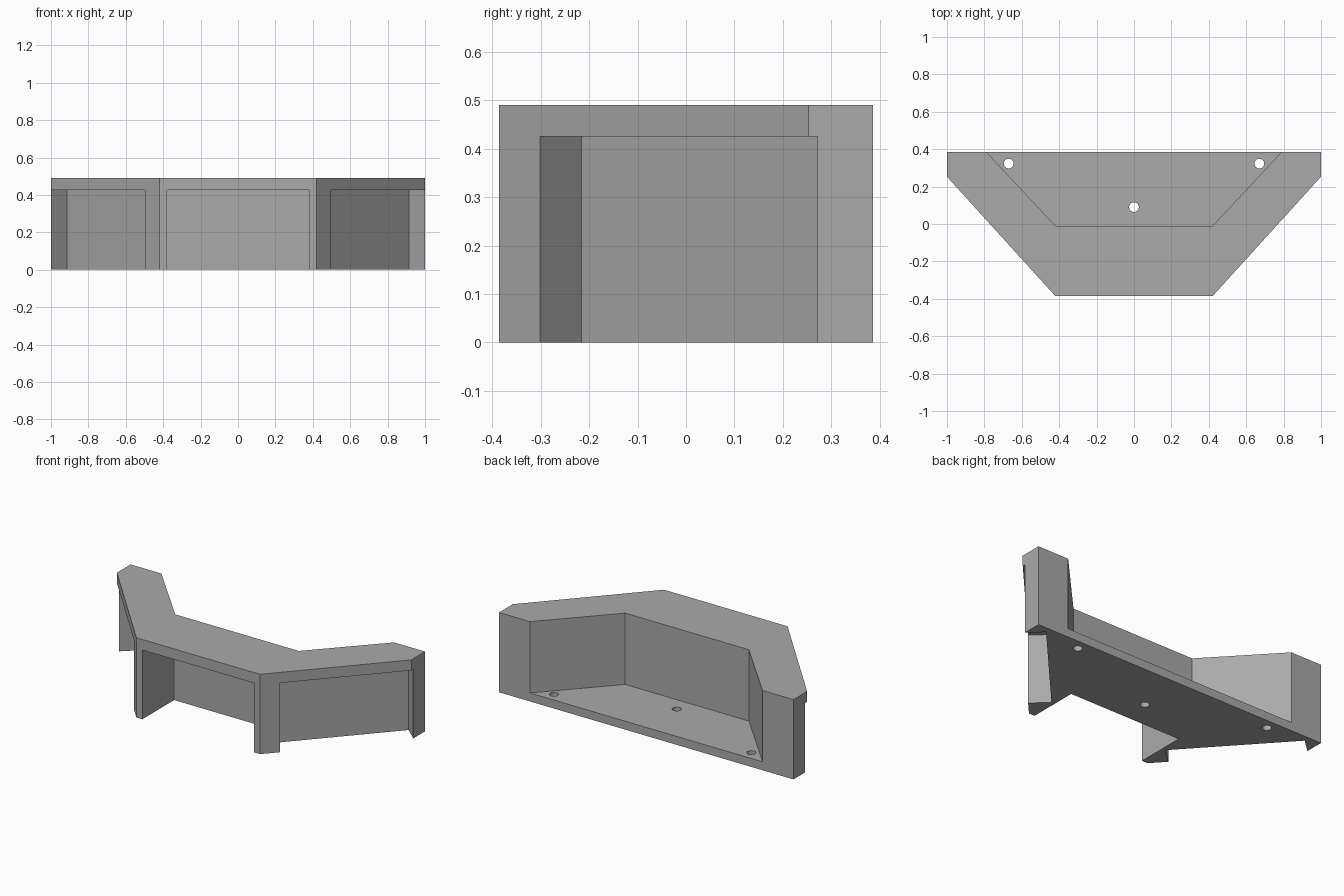
import bpy, bmesh
from mathutils import Vector

if "Cube" in bpy.data.objects:
    bpy.data.objects.remove(bpy.data.objects["Cube"], do_unlink=True)

HEIGHT, LIP, FLOOR = 0.49, 0.425, 0.052
BACK, FRONT = 0.386, -0.386

grey = bpy.data.materials.new("plain grey")
grey.use_nodes = True
grey.diffuse_color = (0.4, 0.4, 0.4, 1)
grey.node_tree.nodes["Principled BSDF"].inputs["Base Color"].default_value = grey.diffuse_color


def prism(name, outline, z0, z1):
    """Extrude a flat outline between two heights."""
    bm = bmesh.new()
    face = bm.faces.new([bm.verts.new((x, y, z0)) for x, y in outline])
    top = bmesh.ops.extrude_face_region(bm, geom=[face])["geom"]
    bmesh.ops.translate(bm, vec=(0, 0, z1 - z0),
                        verts=[g for g in top if isinstance(g, bmesh.types.BMVert)])
    bmesh.ops.recalc_face_normals(bm, faces=bm.faces)
    mesh = bpy.data.meshes.new(name)
    bm.to_mesh(mesh)
    bm.free()
    mesh.materials.append(grey)
    obj = bpy.data.objects.new(name, mesh)
    bpy.context.collection.objects.link(obj)
    return obj


def symmetric(half):
    """Complete a right-half outline with its mirror image."""
    return half + [(-x, y) for x, y in reversed(half)]


# Counter body with angled wings
body = prism("counter_body", symmetric([(0.42, FRONT), (1, 0.253), (1, BACK)]), 0, HEIGHT)
cutters = []

# Open space behind the counter, down to the floor plate
cutters.append(prism("rear_pocket_cutter",
                     symmetric([(0.42, -0.01), (0.79, BACK), (0.79, BACK + 0.1)]), FLOOR, HEIGHT + 0.1))

# Recess below the lip in the middle front
cutters.append(prism("front_recess_cutter",
                     symmetric([(0.38, FRONT - 0.1), (0.38, -0.077)]), -0.1, LIP))

# Shallower recess in each angled wing
corner = Vector((0.42, FRONT))
along = (Vector((1, 0.253)) - corner).normalized()
inward = Vector((-along.y, along.x))
recess = [corner + along * t + inward * d
          for t, d in ((0.114, -0.1), (0.877, -0.1), (0.877, 0.127), (0.114, 0.127))]
for side, name in ((1, "left"), (-1, "right")):
    cutters.append(prism(name + "_recess_cutter", [(side * p.x, p.y) for p in recess], -0.1, LIP))

# Round cable holes through the floor plate
for i, (x, y) in enumerate(((-0.67, 0.323), (0, 0.09), (0.67, 0.323))):
    bpy.ops.mesh.primitive_cylinder_add(vertices=32, radius=0.026, depth=0.3, location=(x, y, 0))
    hole = bpy.context.object
    hole.name = f"floor_hole_cutter_{i + 1}"
    hole.data.materials.append(grey)
    cutters.append(hole)

# Carve the body
for cutter in cutters:
    cut = body.modifiers.new(cutter.name, "BOOLEAN")
    cut.operation, cut.solver, cut.object = "DIFFERENCE", "EXACT", cutter
    cutter.hide_render = True
bpy.context.view_layer.update()
bpy.ops.object.select_all(action="DESELECT")
body.select_set(True)
bpy.context.view_layer.objects.active = body
for cut in list(body.modifiers):
    bpy.ops.object.modifier_apply(modifier=cut.name)
for cutter in cutters:
    bpy.data.objects.remove(cutter, do_unlink=True)
